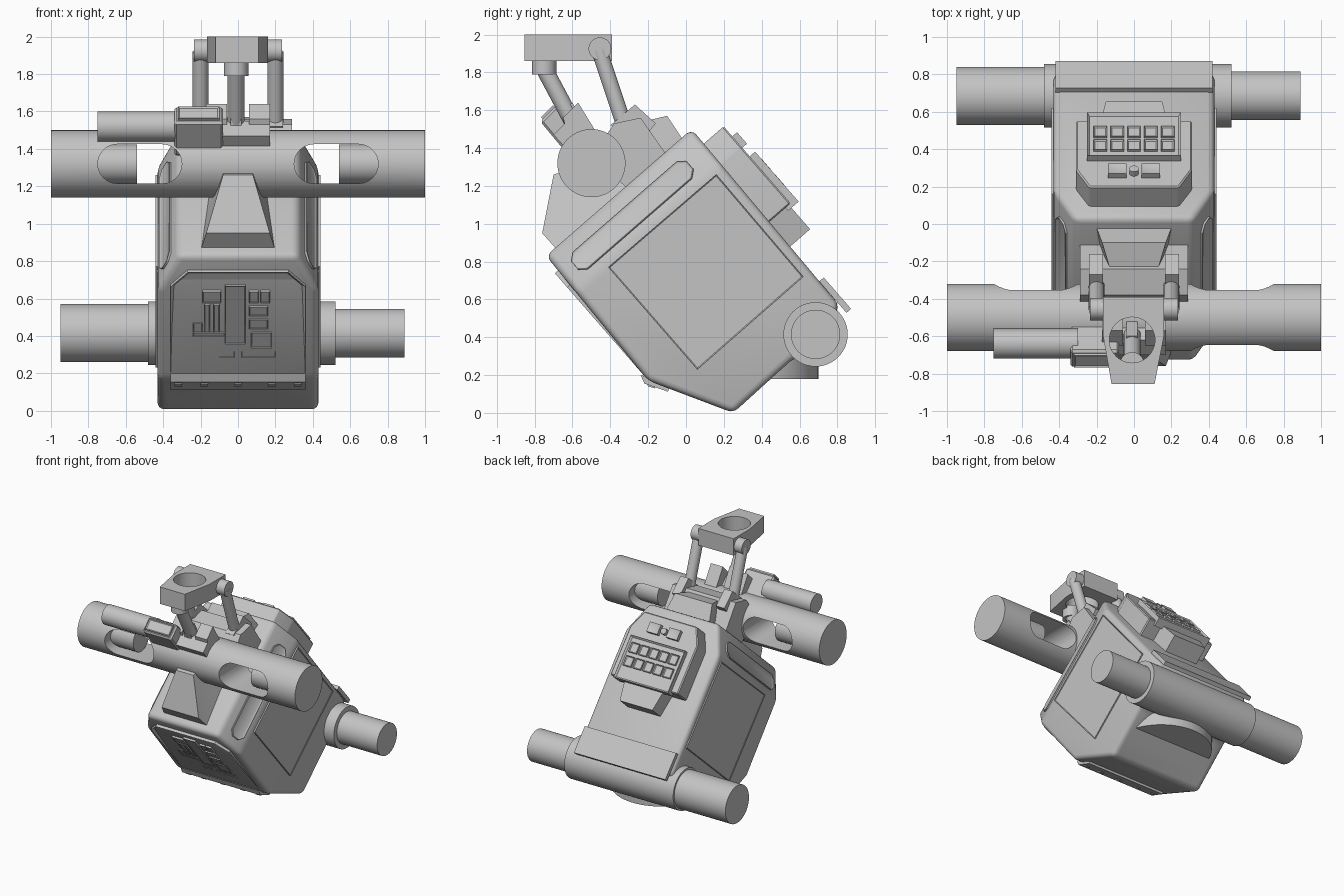
import bpy, bmesh, math
from mathutils import Vector

cube = bpy.data.objects.get("Cube")
if cube:
    bpy.data.objects.remove(cube, do_unlink=True)

grey = bpy.data.materials.new("plain_grey")
grey.use_nodes = True
grey.diffuse_color = (0.55, 0.55, 0.55, 1)
grey.node_tree.nodes["Principled BSDF"].inputs["Base Color"].default_value = grey.diffuse_color

ZERO, X, Y, Z = Vector(), Vector((1, 0, 0)), Vector((0, 1, 0)), Vector((0, 0, 1))
parts = []


def finish(name, bm):
    bmesh.ops.recalc_face_normals(bm, faces=bm.faces)
    mesh = bpy.data.meshes.new(name)
    bm.to_mesh(mesh)
    bm.free()
    mesh.materials.append(grey)
    ob = bpy.data.objects.new(name, mesh)
    bpy.context.collection.objects.link(ob)
    parts.append(ob)
    return ob


def apply(ob, kind, **settings):
    mod = ob.modifiers.new(kind.title(), kind)
    for key, value in settings.items():
        setattr(mod, key, value)
    bpy.context.view_layer.objects.active = ob
    bpy.ops.object.modifier_apply(modifier=mod.name)


def mirror(ob):
    apply(ob, "MIRROR", use_mirror_merge=False)
    return ob


def bevel(ob, width, segments=2):
    apply(ob, "BEVEL", width=width, segments=segments, limit_method="ANGLE", angle_limit=0.4)
    return ob


def cut(ob, *cutters):
    for cutter in cutters:
        apply(ob, "BOOLEAN", object=cutter, operation="DIFFERENCE", solver="EXACT")
        parts.remove(cutter)
        bpy.data.objects.remove(cutter, do_unlink=True)
    return ob


def plate(name, frame, pts, h0, h1, rim=0, sink=0):
    """Outline in a frame (origin, u, v), raised from h0 to h1, with an optional sunken top."""
    o, u, v = frame
    n = u.cross(v)
    bm = bmesh.new()
    low, top = [[bm.verts.new(o + u * a + v * b + n * h) for a, b in pts] for h in (h0, h1)]
    bm.faces.new(low[::-1])
    lid = bm.faces.new(top)
    for i in range(len(pts)):
        j = (i + 1) % len(pts)
        bm.faces.new((low[i], low[j], top[j], top[i]))
    bmesh.ops.recalc_face_normals(bm, faces=bm.faces)
    if rim:
        bmesh.ops.inset_region(bm, faces=[lid], thickness=rim)
        bmesh.ops.translate(bm, verts=lid.verts, vec=n * -sink)
    return finish(name, bm)


def rect(x0, x1, y0, y1):
    return [(x0, y0), (x1, y0), (x1, y1), (x0, y1)]


def cyl(name, p0, p1, r, sides=48):
    p0, p1 = Vector(p0), Vector(p1)
    axis = p1 - p0
    bm = bmesh.new()
    bmesh.ops.create_cone(bm, cap_ends=True, segments=sides, radius1=r, radius2=r, depth=axis.length)
    rot = axis.to_track_quat("Z", "Y")
    for vert in bm.verts:
        vert.co = rot @ vert.co + (p0 + p1) / 2
    return finish(name, bm)


def wedge(name, pts):
    """Side outline (y, z) with its own half width at every point."""
    bm = bmesh.new()
    left, right = [[bm.verts.new((s * w, y, z)) for y, z, w in pts] for s in (1, -1)]
    bm.faces.new(left)
    bm.faces.new(right[::-1])
    for i in range(len(pts)):
        j = (i + 1) % len(pts)
        bm.faces.new((left[i], right[i], right[j], left[j]))
    bmesh.ops.triangulate(bm, faces=bm.faces[:])
    return finish(name, bm)


# Tilted frames of the body
front_top, back_top = Vector((0, -0.74, 0.83)), Vector((0, 0.03, 1.5))
along = (back_top - front_top).normalized()
down = Vector((0, along.z, -along.y))
SIDE, FLAT = (ZERO, Y, Z), (ZERO, X, Y)
BACK, FRONT = (back_top, X, down), (front_top, -X, down)

# Main body: tilted prism with chamfered upper edges
body = plate("body", SIDE, [(-.74, .83), (-.2, .17), (.25, 0), (.57, .29), (.7, .32), (.81, .57), (.03, 1.5)], -.43, .43)
bm = bmesh.new()
bm.from_mesh(body.data)
for s in (1, -1):
    normal = (X * (.24 * s) - down * .11).normalized()
    geom = bm.verts[:] + bm.edges[:] + bm.faces[:]
    bmesh.ops.bisect_plane(bm, geom=geom, plane_co=front_top + X * (.32 * s), plane_no=normal, clear_outer=True)
    bmesh.ops.holes_fill(bm, edges=[e for e in bm.edges if e.is_boundary])
bmesh.ops.recalc_face_normals(bm, faces=bm.faces)
bm.to_mesh(body.data)
bm.free()
bevel(body, 0.035, 3)
cut(body, cyl("socket_cutter", (0, .32, -.5), (0, .32, .45), .385, 64))

# Socket ring under the body
cut(cyl("socket_ring", (0, .32, .18), (0, .32, .47), .38, 64),
    cyl("ring_cutter", (0, .32, 0), (0, .32, .42), .26, 64))

# Side panels and long strips on the chamfers
mirror(plate("side_panel", SIDE, [(.16, 1.26), (-.41, .77), (.06, .23), (.62, .72)], .42, .44, .008, .004))
outward = (X * .24 - down * .11).normalized()
strip_frame = (front_top + X * .384 + down * .14, along, outward.cross(along))
strip = [(.08, -.03), (.12, -.065), (.85, -.065), (.89, -.03), (.89, .03), (.85, .065), (.12, .065), (.08, .03)]
mirror(bevel(plate("chamfer_strip", strip_frame, strip, -.01, .014, .012, .008), .003, 1))

# Rear cross tube with collar and two different ends
for name, x0, x1, r in (("rear_collar", -.48, .52, .17), ("right_rear_stub", -.95, -.4, .155), ("left_rear_stub", .4, .89, .13)):
    cyl(name, (x0, .685, .415), (x1, .685, .415), r)
plate("rear_lower_plate", BACK, rect(-.42, .42, 1.05, 1.27), -.02, .012)

# Control plate on the back
bevel(plate("control_plate", BACK, [(-.31, .64), (-.31, .24), (-.24, .1), (.24, .1), (.31, .24), (.31, .64)], -.02, .137), .008, 1)
plate("key_panel", BACK, rect(-.25, .25, .31, .66), .1, .175, .018, .015)
for row in (.40, .51):
    for i in range(-2, 3):
        plate("key", BACK, rect(i * .09 - .036, i * .09 + .036, row - .04, row + .04), .15, .176, .01, .008)
mirror(plate("button_bar", BACK, rect(.04, .14, .17, .25), .12, .17, .01, .004))
cyl("round_button", back_top + down * .21 + along * .12, back_top + down * .21 + along * .17, .025, 24)
plate("lower_box", BACK, [(-.18, .64), (.18, .64), (.15, .81), (-.15, .81)], -.02, .125)

# Front panel with electronics
plate("front_panel", FRONT, [(-.36, .83), (-.36, .2), (-.27, .1), (.27, .1), (.36, .2), (.36, .83)], -.02, .025, .02, .02)
details = [(-.19, -.09, .59, .65), (-.18, -.15, .43, .58), (-.13, -.1, .43, .58), (-.24, -.07, .41, .43),
           (-.24, -.19, .43, .48), (-.07, .04, .37, .68), (.06, .11, .59, .65), (.12, .17, .59, .65),
           (.06, .16, .52, .57), (.06, .16, .45, .5), (.07, .18, .35, .43), (.02, .2, .3, .33),
           (-.1, -.02, .3, .33), (-.25, -.12, .22, .24)]
for x0, x1, z0, z1 in details:
    s0, s1 = (.83 - z1) / .755, (.83 - z0) / .755
    plate("circuit_block", FRONT, rect(-x1, -x0, s0, s1), 0, .022, .006, .004)
for i in range(6):
    x = .06 - i * .05
    plate("circuit_tooth", FRONT, [(x - .1 - .02, .72), (x - .1 + .02, .72), (x - .1, .79)], 0, .022)
plate("front_lower_bar", SIDE, [(-.24, .2), (-.22, .155), (-.095, .112), (-.085, .15)], -.36, .36)
for x in (-.32, -.18, 0, .18, .32):
    plate("bar_stud", SIDE, [(-.21, .165), (-.2, .14), (-.165, .13), (-.15, .15)], x - .02, x + .02)

# Front cross tube, slotted and bored at both ends
TUBE = (Y * -.5 + Z * 1.32, Z, X)
tube = cyl("front_tube", (-1, -.5, 1.32), (1, -.5, 1.32), .18, 64)
for s, side in ((1, "left"), (-1, "right")):
    arc = [math.pi * i / 12 for i in range(13)]
    slot = [(.105 * math.cos(t), s * (.645 + .105 * math.sin(t))) for t in arc]
    slot += [(-.105 * math.cos(t), s * (.405 - .105 * math.sin(t))) for t in arc]
    cut(tube, plate("slot_cutter", TUBE, slot, -.4, .4),
        cyl("bore_cutter", (s * .85, -.5, 1.32), (s * 1.1, -.5, 1.32), .11))
    cyl(side + "_tube_plug", (s * .54, -.5, 1.32), (s * .8, -.5, 1.32), .104)

# Saddle holding the tube
wedge("front_saddle", [(-.76, .95, .17), (-.7, 1.26, .08), (-.5, 1.32, .08), (-.3, 1.2, .15), (-.68, .86, .2)])
wedge("rear_saddle", [(-.1, 1.57, .17), (-.4, 1.5, .08), (-.45, 1.3, .08), (-.3, 1.15, .15), (-.02, 1.45, .2)])
plate("tube_clamp", SIDE, [(-.5, 1.35), (-.38, 1.53), (-.24, 1.56), (-.1, 1.36), (-.3, 1.18)], -.29, .29)

# Small barrel and its box
cyl("small_barrel", (-.75, -.64, 1.52), (-.3, -.64, 1.52), .08)
bevel(plate("barrel_box", SIDE, [(-.77, 1.54), (-.68, 1.63), (-.48, 1.42), (-.62, 1.36)], -.34, -.08), .012, 1)
BOX_TOP = (Y * -.725 + Z * 1.585, X, Vector((0, .707, .707)))
plate("box_cap", BOX_TOP, rect(-.32, -.1, -.045, .045), 0, .014, .012, .006)
plate("mount_base", SIDE, [(-.7, 1.47), (-.62, 1.55), (-.48, 1.42), (-.6, 1.36)], -.1, .17)
mirror(plate("mount_cheek", SIDE, [(-.65, 1.56), (-.57, 1.64), (-.46, 1.46), (-.6, 1.4)], .06, .17))

# Struts carrying the sight head
cyl("front_strut", (-.01, -.75, 1.82), (-.01, -.59, 1.52), .045, 32)
cyl("front_strut_cap", (-.01, -.75, 1.79), (-.01, -.75, 1.88), .065, 32)
plate("front_strut_foot", SIDE, [(-.66, 1.6), (-.6, 1.64), (-.5, 1.46), (-.62, 1.42)], -.04, .02)
mirror(cyl("rear_strut", (.2, -.46, 1.92), (.2, -.32, 1.5), .042, 32))
mirror(cyl("rear_pivot", (.13, -.455, 1.925), (.235, -.455, 1.925), .06, 32))
mirror(plate("rear_strut_foot", SIDE, [(-.4, 1.52), (-.27, 1.63), (-.16, 1.53), (-.25, 1.42)], .165, .24))

# Sight head with round opening
head = plate("sight_head", FLAT, [(-.12, -.855), (.11, -.855), (.16, -.6), (.16, -.39), (-.165, -.39), (-.165, -.6)], 1.86, 2)
cut(head, cyl("sight_cutter", (-.01, -.62, 1.8), (-.01, -.62, 2.1), .122))

# Smooth round surfaces, keep hard edges
bpy.ops.object.select_all(action="DESELECT")
for ob in parts:
    ob.select_set(True)
bpy.context.view_layer.objects.active = body
bpy.ops.object.shade_smooth_by_angle(angle=math.radians(30))
